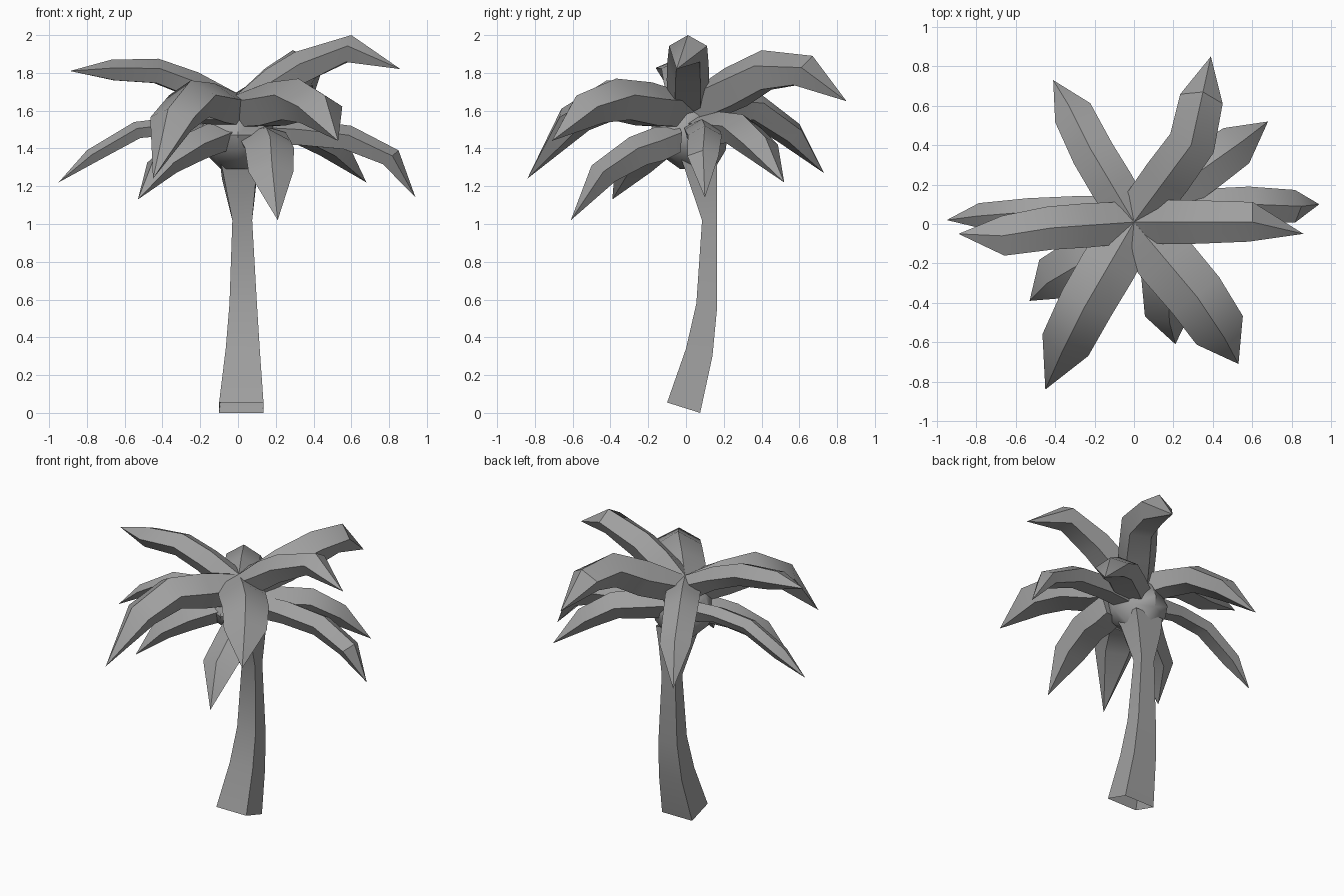
import bpy, math
from mathutils import Vector

if "Cube" in bpy.data.objects:
    bpy.data.objects.remove(bpy.data.objects["Cube"])

grey = bpy.data.materials.new("mid_grey")
grey.diffuse_color = (.35, .35, .35, 1)
grey.use_nodes = True
grey.node_tree.nodes["Principled BSDF"].inputs["Base Color"].default_value = grey.diffuse_color


def loft(name, rings, tip=None, cap=True):
    """Skin equal-sized rings into a mesh, optionally ending in a point."""
    n = len(rings[0])
    verts = [v for ring in rings for v in ring]
    faces = [tuple(reversed(range(n)))] if cap else []
    for k in range(len(rings) - 1):
        for i in range(n):
            j = (i + 1) % n
            faces.append((k*n + i, k*n + j, (k+1)*n + j, (k+1)*n + i))
    last = (len(rings) - 1) * n
    if tip is not None:
        verts.append(tip)
        faces += [(last + i, last + (i + 1) % n, last + n) for i in range(n)]
    elif cap:
        faces.append(tuple(range(last, last + n)))
    mesh = bpy.data.meshes.new(name)
    mesh.from_pydata([tuple(v) for v in verts], [], faces)
    mesh.materials.append(grey)
    obj = bpy.data.objects.new(name, mesh)
    bpy.context.collection.objects.link(obj)
    bpy.context.view_layer.objects.active = obj
    bpy.ops.object.select_all(action='DESELECT')
    obj.select_set(True)
    bpy.ops.object.mode_set(mode='EDIT')
    bpy.ops.mesh.select_all(action='SELECT')
    bpy.ops.mesh.normals_make_consistent(inside=False)
    bpy.ops.object.mode_set(mode='OBJECT')
    bpy.ops.object.shade_smooth_by_angle(angle=math.radians(40))
    return obj


# Trunk: leaning, open four-sided column (x0, x1, y0, y1, z front, z back)
sections = [(-.10, .135, -.10, .075, .055, 0), (-.065, .115, 0, .14, .34, .30),
            (-.045, .10, .055, .165, .58, .56), (-.03, .075, .085, .165, 1.02, 1.02),
            (-.085, .10, -.01, .165, 1.30, 1.24), (-.10, .12, -.03, .165, 1.36, 1.36)]
loft("trunk", [[(x0, y0, zf), (x1, y0, zf), (x1, y1, zb), (x0, y1, zb)]
               for x0, x1, y0, y1, zf, zb in sections], cap=False)

# Crown: swollen hub the fronds grow from (radius, y, z)
crown = []
for r, cy, z in [(.09, .06, 1.29), (.19, .02, 1.39), (.21, .01, 1.47), (.16, .01, 1.58),
                 (.05, .01, 1.67)]:
    crown.append([(r * math.cos(math.tau * i / 8), cy + r * math.sin(math.tau * i / 8), z)
                  for i in range(8)])
loft("crown", crown)


def frond(name, start, mid, shoulder, tip, w, h, root):
    """Thick leaf: shallow roof on top, sides sloping in to a narrower underside."""
    start, mid, shoulder, tip = map(Vector, (start, mid, shoulder, tip))
    quarter = (start + mid) / 2 + Vector((0, 0, .02))
    path = [start, quarter, mid, shoulder, tip]
    rings = []
    for k, (ws, hs) in enumerate([(.95, .9), (1.02, 1.05), (1, 1), (.92, .85)]):
        t = (path[k + 1] - path[max(k - 1, 0)]).normalized()
        side = Vector((-t.y, t.x, 0)).normalized()
        down = side.cross(t)
        if down.z > 0:
            down = -down
        p, a, d = path[k], side * w * ws, down * h * hs
        if k == 0:          # deep root where the leaf meets the crown
            d = Vector((0, 0, -root))
        lip = .25 if k == 0 else .4
        rings.append([p, p + a + d * lip, p + a * .6 + d, p - a * .6 + d, p - a + d * lip])
    loft(name, rings, tip)


# Upper fronds: mid ridge, shoulder, tip, half width, thickness
upper = [
    ((-.42, -.02, 1.875), (-.67, -.06, 1.87), (-.89, -.05, 1.81), .11, .13),
    ((.30, .01, 1.91), (.60, .01, 2.0), (.86, -.05, 1.82), .11, .17),
    ((.29, .40, 1.92), (.35, .67, 1.89), (.39, .85, 1.65), .12, .21),
    ((-.22, .38, 1.70), (-.33, .60, 1.53), (-.41, .73, 1.27), .11, .16),
    ((.32, -.37, 1.77), (.46, -.58, 1.68), (.53, -.71, 1.44), .15, .22),
    ((-.25, -.42, 1.76), (-.37, -.66, 1.61), (-.45, -.84, 1.24), .14, .20),
]
for i, spec in enumerate(upper):
    frond(f"upper_frond_{i + 1}", (0, .01, 1.69), *spec, .18)

# Lower fronds, drooping from below the upper ones: root point, then as above
lower = [
    ((-.05, .08, 1.56), (-.55, .06, 1.54), (-.80, .04, 1.39), (-.95, .02, 1.22), .07, .09),
    ((.05, .07, 1.55), (.60, .10, 1.52), (.85, .09, 1.39), (.94, .10, 1.14), .09, .13),
    ((.03, .05, 1.57), (.38, .30, 1.58), (.55, .42, 1.46), (.68, .52, 1.22), .12, .16),
    ((.13, -.04, 1.52), (.17, -.30, 1.46), (.18, -.50, 1.31), (.21, -.61, 1.02), .13, .17),
    ((-.03, -.02, 1.55), (-.27, -.20, 1.48), (-.44, -.30, 1.36), (-.53, -.39, 1.13), .13, .15),
]
for i, spec in enumerate(lower):
    frond(f"lower_frond_{i + 1}", *spec, .14)
